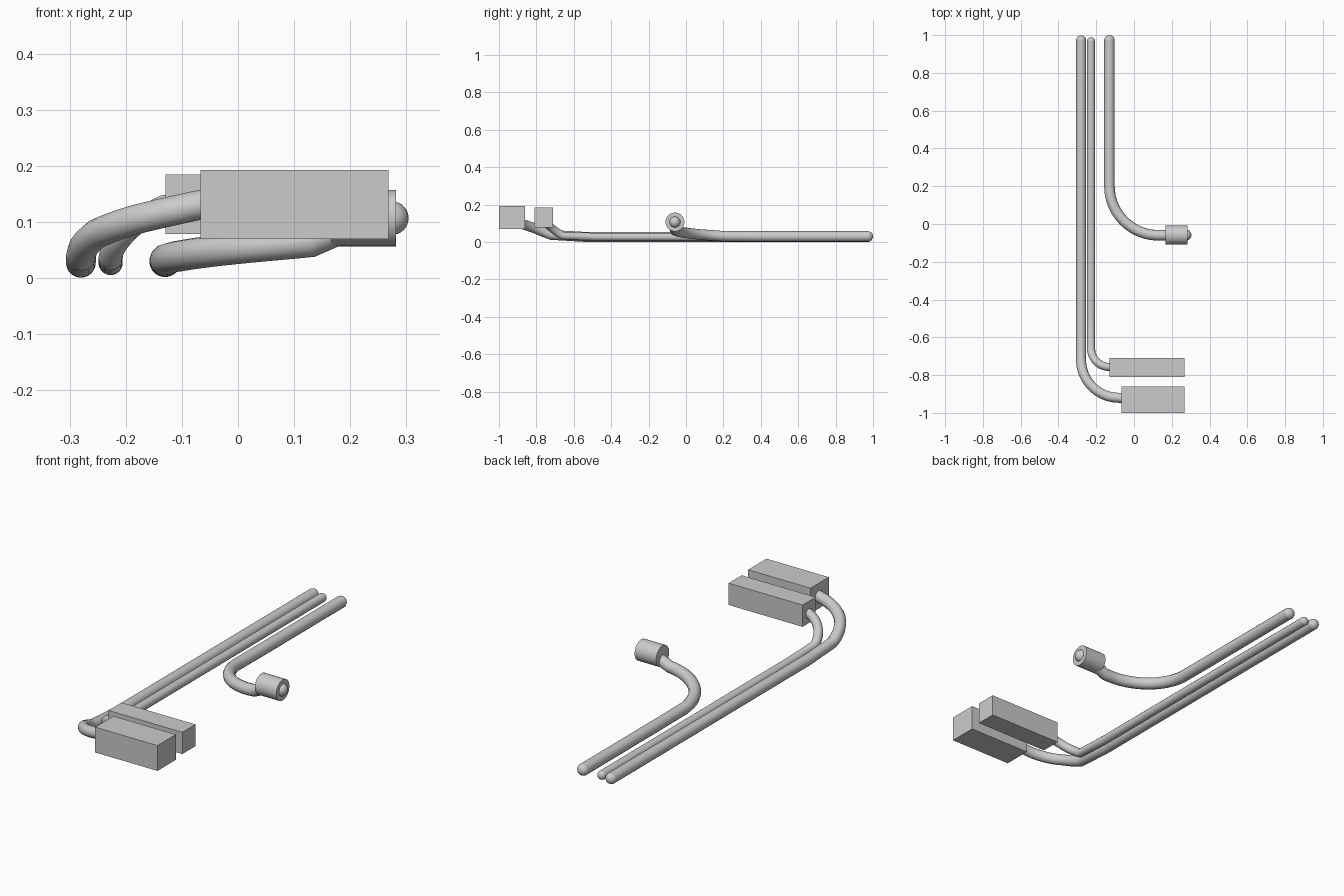
import bpy, math
from mathutils import Vector

if "Cube" in bpy.data.objects:
    bpy.data.objects.remove(bpy.data.objects["Cube"])

grey = bpy.data.materials.new("plain_grey")
grey.diffuse_color = (0.6, 0.6, 0.6, 1)
grey.use_nodes = True
grey.node_tree.nodes["Principled BSDF"].inputs["Base Color"].default_value = grey.diffuse_color


def finish(name, smooth=True):
    ob = bpy.context.object
    ob.name = name
    ob.data.materials.clear()
    ob.data.materials.append(grey)
    if smooth:
        bpy.ops.object.shade_smooth_by_angle(angle=math.radians(40))
    return ob


def box(name, lo, hi):
    lo, hi = Vector(lo), Vector(hi)
    bpy.ops.mesh.primitive_cube_add(size=1, location=(lo + hi) / 2)
    bpy.context.object.scale = hi - lo
    bpy.ops.object.transform_apply(location=False, rotation=False)
    finish(name, False)


def ball(name, centre, r):
    bpy.ops.mesh.primitive_uv_sphere_add(segments=24, ring_count=16, radius=r, location=centre)
    finish(name)


def cable(name, r, x, y_tip, z, y_bend, bend, heights, tail):
    """Straight run along y, then a rising quarter bend towards +x, then a tail."""
    pts = [(x, y_tip, z), (x, y_bend + 0.18, z)]
    steps = 18
    for i in range(steps + 1):
        t = i / steps
        a = t * math.pi / 2
        k = min(int(t * (len(heights) - 1)), len(heights) - 2)
        f = t * (len(heights) - 1) - k
        h = heights[k] * (1 - f) + heights[k + 1] * f
        pts.append((x + bend * (1 - math.cos(a)), y_bend - bend * math.sin(a), h))
    pts.append(tail)
    cu = bpy.data.curves.new(name, "CURVE")
    cu.dimensions = "3D"
    cu.bevel_depth = r
    cu.bevel_resolution = 4
    cu.use_fill_caps = True
    sp = cu.splines.new("POLY")
    sp.points.add(len(pts) - 1)
    for p, co in zip(sp.points, pts):
        p.co = (*co, 1)
    ob = bpy.data.objects.new(name, cu)
    bpy.context.collection.objects.link(ob)
    bpy.ops.object.select_all(action="DESELECT")
    ob.select_set(True)
    bpy.context.view_layer.objects.active = ob
    bpy.ops.object.convert(target="MESH")
    finish(name)
    # Rounded free end
    ball(name + "_tip", (x, y_tip, z), r)


# Cables
cable("outer_cable", 0.0265, -0.28, 0.972, 0.0275, -0.72, 0.20,
      [0.038, 0.078, 0.105, 0.128], (-0.03, -0.925, 0.138))
cable("middle_cable", 0.0215, -0.227, 0.967, 0.027, -0.66, 0.097,
      [0.034, 0.067, 0.102, 0.128], (-0.09, -0.76, 0.132))
cable("inner_cable", 0.028, -0.13, 0.972, 0.03, 0.20, 0.26,
      [0.031, 0.041, 0.053, 0.065], (0.21, -0.06, 0.1))

# Plug boxes
box("large_plug", (-0.067, -1.0, 0.07), (0.268, -0.86, 0.193))
box("small_plug", (-0.129, -0.81, 0.079), (0.268, -0.71, 0.185))

# Round connector with domed pin
bpy.ops.mesh.primitive_cylinder_add(vertices=32, radius=0.0505, depth=0.115,
                                    location=(0.2245, -0.059, 0.107),
                                    rotation=(0, math.pi / 2, 0))
finish("round_connector")
ball("connector_pin", (0.274, -0.059, 0.107), 0.03)
